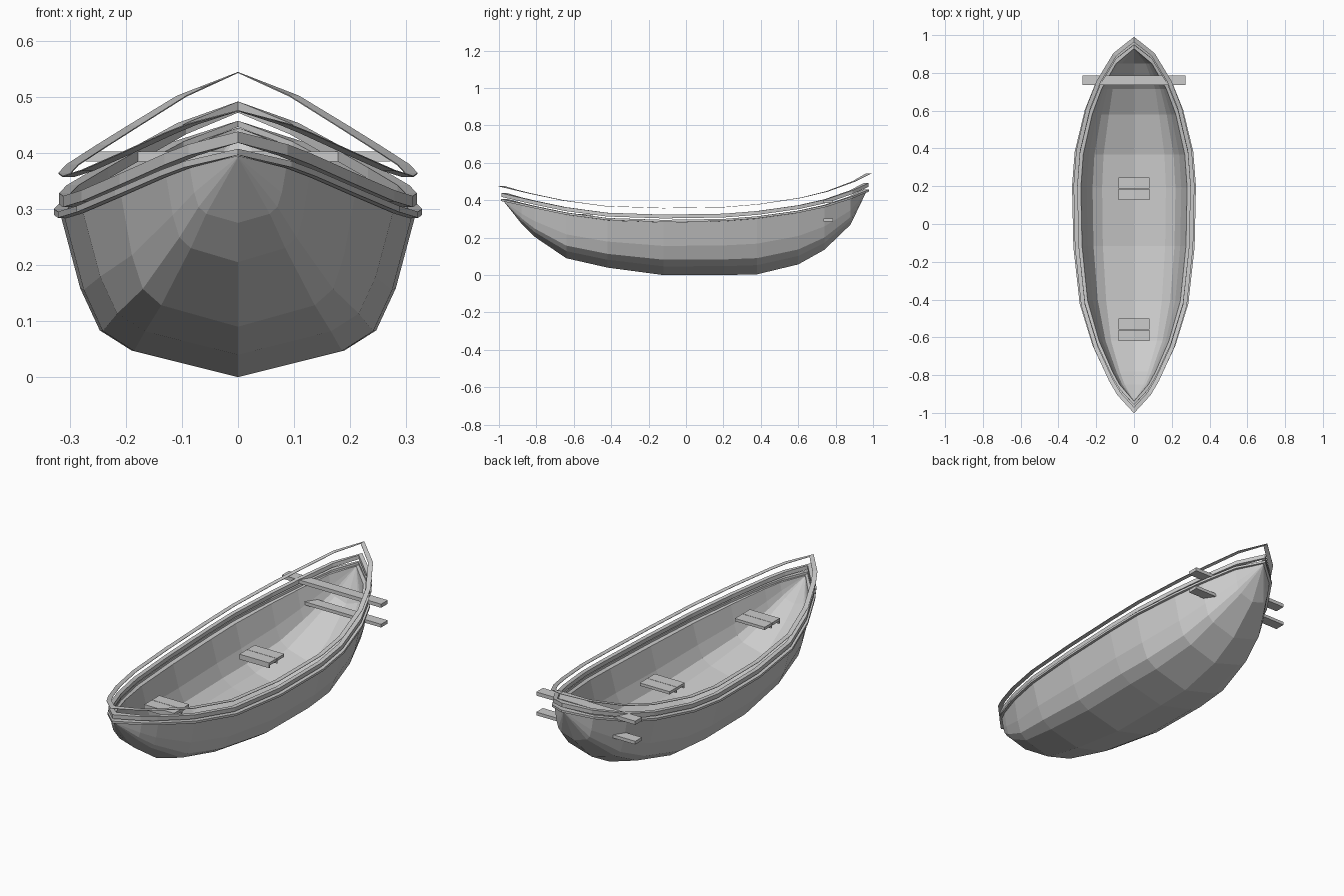
import bpy, bmesh
from mathutils import Vector

if "Cube" in bpy.data.objects:
    bpy.data.objects.remove(bpy.data.objects["Cube"])

# Stations: y, keel z, sheer z, half width at the sheer
ST = [(-.972, .391, .395, 0), (-.88, .275, .373, .086), (-.81, .205, .357, .128),
      (-.64, .09, .322, .208), (-.42, .04, .293, .276), (-.12, 0, .283, .309),
      (.2, 0, .288, .316), (.38, .004, .302, .302), (.6, .057, .332, .249),
      (.74, .135, .362, .193), (.88, .270, .408, .106), (.962, .441, .445, 0)]
# Cross-section: fraction of half width, fraction of height
SEC = [(0, 0), (.6, .165), (.78, .29), (.89, .55), (1, 1)]


def finish(name, bm):
    bmesh.ops.remove_doubles(bm, verts=bm.verts, dist=.0004)
    bmesh.ops.dissolve_degenerate(bm, edges=bm.edges, dist=.0001)
    bmesh.ops.recalc_face_normals(bm, faces=bm.faces)
    me = bpy.data.meshes.new(name)
    bm.to_mesh(me)
    bm.free()
    ob = bpy.data.objects.new(name, me)
    bpy.context.collection.objects.link(ob)
    return ob


def shell(bm, kx, ky, kz):
    rows = []
    for y, k, s, w in ST:
        full = .82 if abs(y) > .61 else 1       # fuller sections at the ends
        half = [(w * a ** full, s - (s - k) * (1 - b) * kz) for a, b in SEC]
        prof = [(-x, z) for x, z in half[:0:-1]] + half
        rows.append([bm.verts.new((x * kx, y * ky, z)) for x, z in prof])
    for a, b in zip(rows, rows[1:]):
        for i in range(len(a) - 1):
            bm.faces.new((a[i], a[i + 1], b[i + 1], b[i]))
    return rows


# Hull: outer skin, inner skin and rim
bm = bmesh.new()
outer = shell(bm, 1, 1, 1)
inner = shell(bm, .89, .965, .87)
for i in range(len(ST) - 1):
    for j in (0, -1):
        bm.faces.new((outer[i][j], outer[i + 1][j], inner[i + 1][j], inner[i][j]))
finish("hull", bm)


def sheer(y):
    y = max(ST[0][0], min(ST[-1][0], y))
    for a, b in zip(ST, ST[1:]):
        if y <= b[0]:
            return a[2] + (b[2] - a[2]) * (y - a[0]) / (b[0] - a[0])


def rail(name, out, inn, lift, thick, stretch=1.0, bow=0.0, stern=0.0):
    """Closed rail around the sheer, mitred at both tips, level across its width."""
    loop = [Vector((s[3], s[0] * stretch)) for s in ST]
    loop += [Vector((-s[3], s[0] * stretch)) for s in ST[-2:0:-1]]
    n = len(loop)
    bm = bmesh.new()
    rings = []
    for i, p in enumerate(loop):
        d0 = (p - loop[i - 1]).normalized()
        d1 = (loop[(i + 1) % n] - p).normalized()
        n0, n1 = Vector((d0.y, -d0.x)), Vector((d1.y, -d1.x))
        m = (n0 + n1).normalized()
        m /= max(m.dot(n0), .3)
        base = sheer(p.y / stretch) + lift + (bow if p.y > 0 else stern) * abs(p.y) ** 3
        ring = []
        for off, dz in ((out, 0), (out, thick), (inn, thick), (inn, 0)):
            q = p + m * off
            ring.append(bm.verts.new((q.x, q.y, base + dz)))
        rings.append(ring)
    for i in range(n):
        a, b = rings[i], rings[(i + 1) % n]
        for j in range(4):
            k = (j + 1) % 4
            bm.faces.new((a[j], a[k], b[k], b[j]))
    finish(name, bm)


# Rails stacked above the hull edge
rail("rub_strip", .012, -.012, .001, .011)
rail("gunwale", .003, -.018, .020, .020, 1.01, .007, .003)
rail("top_rail", .004, -.018, .074, .002, 1.025, .024, .005)


def plank(name, x, y0, y1, z0, z1):
    bm = bmesh.new()
    bmesh.ops.create_cube(bm, size=1)
    for v in bm.verts:
        v.co = (v.co.x * 2 * x, y0 + (v.co.y + .5) * (y1 - y0),
                z0 + (v.co.z + .5) * (z1 - z0))
    finish(name, bm)


# Long cross bars near the bow
plank("upper_cross_bar", .272, .735, .787, .384, .402)
plank("lower_cross_bar", .272, .735, .787, .286, .302)

# Small two-plank seats, each plank with a narrow lip below its edge
for tag, y, z in (("middle", .187, .277), ("stern", -.56, .312)):
    for side, y0 in (("front", y - .059), ("rear", y + .001)):
        plank(f"{tag}_seat_{side}_plank", .082, y0, y0 + .058, z, z + .014)
        plank(f"{tag}_seat_{side}_lip", .082, y0, y0 + .006, z - .012, z)
